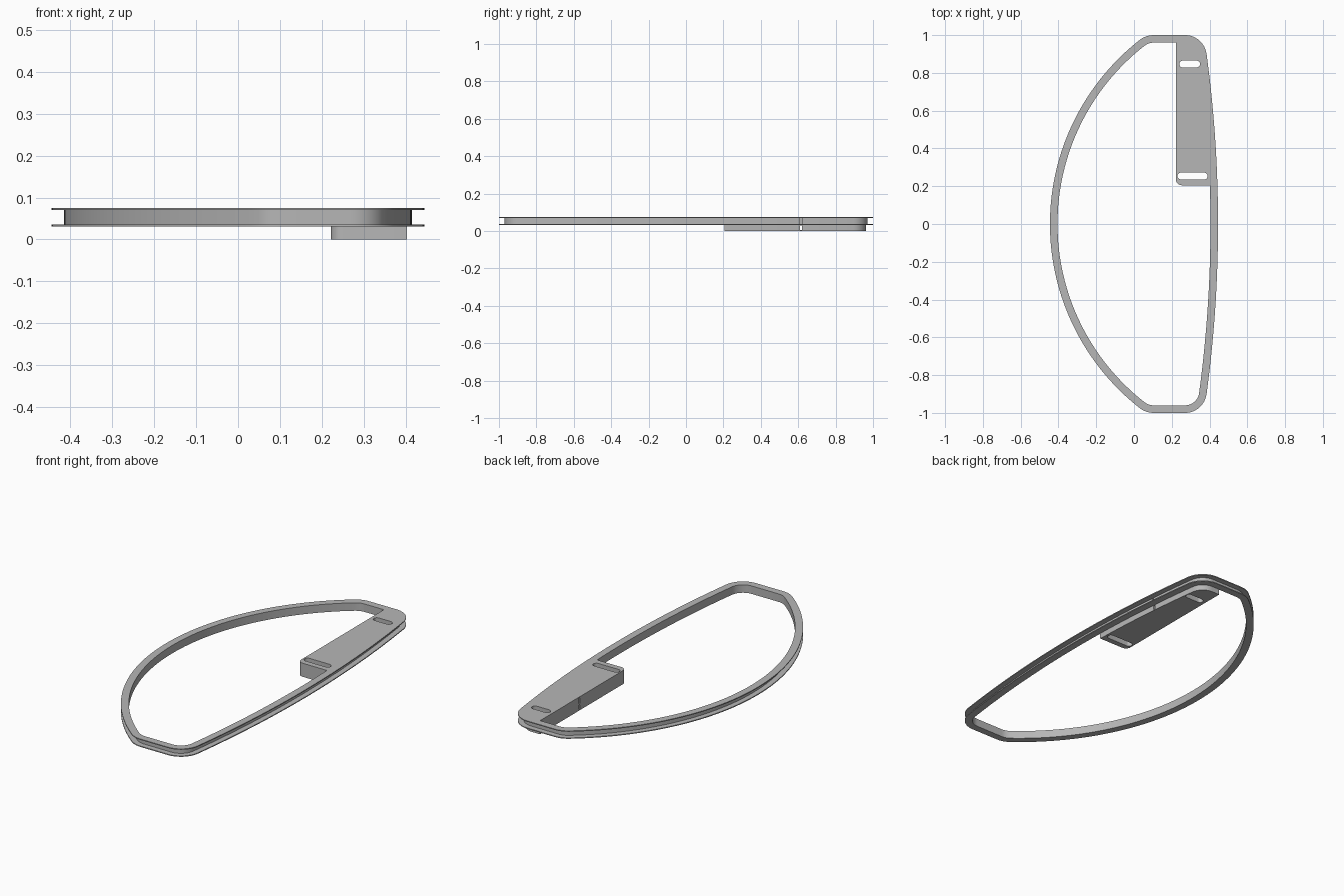
import bpy, bmesh, math
from math import cos, sin, atan2, sqrt, pi

cube = bpy.data.objects.get("Cube")
if cube:
    bpy.data.objects.remove(cube, do_unlink=True)

grey = bpy.data.materials.new("plain grey")
grey.use_nodes = True
colour = (0.47, 0.47, 0.47, 1)
grey.diffuse_color = colour
grey.node_tree.nodes["Principled BSDF"].inputs["Base Color"].default_value = colour

HALF_W, HALF_L = 0.445, 1.0
Z_LOW, Z_TOP, LIP = 0.031, 0.075, 0.005
BLOCK_X, BLOCK_Y = 0.222, 0.205


def arc(cx, cy, r, a, b, n):
    return [(cx + r * cos(a + (b - a) * i / n), cy + r * sin(a + (b - a) * i / n))
            for i in range(n + 1)]


def outline(inset):
    """Counterclockwise rim: two shallow arcs joined by rounded corners."""
    big_r, corner_r = 6.7, 0.115       # nearly straight side
    left_r, left_corner = 1.2365, 0.12  # bowed side
    cr, cl = HALF_W - big_r, left_r - HALF_W
    fr = cr + sqrt((big_r - corner_r) ** 2 - (HALF_L - corner_r) ** 2)
    fl = cl - sqrt((left_r - left_corner) ** 2 - (HALF_L - left_corner) ** 2)
    yr, yl = HALF_L - corner_r, HALF_L - left_corner
    ar, al = atan2(yr, fr - cr), atan2(yl, fl - cl)
    pts = arc(cr, 0, big_r - inset, -ar, ar, 40)
    pts += arc(fr, yr, corner_r - inset, ar, pi / 2, 12)[1:]
    pts += arc(fl, yl, left_corner - inset, pi / 2, al, 8)
    pts += arc(cl, 0, left_r - inset, al, 2 * pi - al, 64)[1:]
    pts += arc(fl, -yl, left_corner - inset, 2 * pi - al, 1.5 * pi, 8)[1:]
    pts += arc(fr, -yr, corner_r - inset, 1.5 * pi, 2 * pi - ar, 12)[:-1]
    return pts


def finish(bm, name):
    bmesh.ops.recalc_face_normals(bm, faces=bm.faces)
    mesh = bpy.data.meshes.new(name)
    bm.to_mesh(mesh)
    bm.free()
    mesh.materials.append(grey)
    obj = bpy.data.objects.new(name, mesh)
    bpy.context.collection.objects.link(obj)
    return obj


def prism(name, pts, z0, z1):
    bm = bmesh.new()
    low = [bm.verts.new((x, y, z0)) for x, y in pts]
    high = [bm.verts.new((x, y, z1)) for x, y in pts]
    bm.faces.new(low)
    bm.faces.new(high)
    for i in range(len(pts)):
        j = (i + 1) % len(pts)
        bm.faces.new((low[i], low[j], high[j], high[i]))
    return finish(bm, name)


def cut(obj, cutter):
    mod = obj.modifiers.new("cut", "BOOLEAN")
    mod.operation, mod.solver, mod.object = "DIFFERENCE", "EXACT", cutter
    bpy.context.view_layer.objects.active = obj
    bpy.ops.object.modifier_apply(modifier=mod.name)


# Rim: thin web with a lip above and below, swept round the outline
section = [(0.04, Z_LOW), (0, Z_LOW), (0, Z_LOW + LIP), (0.03, Z_LOW + LIP),
           (0.03, Z_TOP - LIP), (0, Z_TOP - LIP), (0, Z_TOP), (0.04, Z_TOP)]
bm = bmesh.new()
loops = [[bm.verts.new((x, y, z)) for x, y in outline(d)] for d, z in section]
for k, a in enumerate(loops):
    b = loops[(k + 1) % len(loops)]
    for i in range(len(a)):
        j = (i + 1) % len(a)
        bm.faces.new((a[i], a[j], b[j], b[i]))
rim = finish(bm, "grooved_rim")

# Mounting block: follows the rim at one end, with a rounded free corner
inset = 0.038
side = [p for p in outline(inset) if p[0] > BLOCK_X and p[1] > BLOCK_Y]
r = 0.03
pts = [(HALF_W - inset - 0.003, BLOCK_Y)] + side + [(BLOCK_X, HALF_L - inset)]
pts += arc(BLOCK_X + r, BLOCK_Y + r, r, pi, 1.5 * pi, 8)
block = prism("mounting_block", pts, 0, Z_TOP)

# Strap slots through the block
for x0, x1, y in ((0.24, 0.35, 0.847), (0.23, 0.39, 0.254)):
    r = 0.018
    shape = arc(x1 - r, y, r, -pi / 2, pi / 2, 10) + arc(x0 + r, y, r, pi / 2, 1.5 * pi, 10)
    cutter = prism("slot_cutter", shape, -0.1, 0.2)
    cut(block, cutter)
    bpy.data.objects.remove(cutter, do_unlink=True)

# Narrow slit running sideways through block and web
y0, y1 = 0.61, 0.621
for z0, z1 in ((0.006, Z_LOW - 0.001), (Z_LOW + LIP + 0.001, Z_TOP - LIP - 0.001)):
    cutter = prism("slit_cutter", [(0.2, y0), (0.4, y0), (0.4, y1), (0.2, y1)], z0, z1)
    for part in (block, rim):
        cut(part, cutter)
    bpy.data.objects.remove(cutter, do_unlink=True)

# Smooth curved walls, keep crisp edges
for part in (rim, block):
    bpy.ops.object.select_all(action="DESELECT")
    part.select_set(True)
    bpy.context.view_layer.objects.active = part
    bpy.ops.object.shade_smooth_by_angle(angle=math.radians(30))
